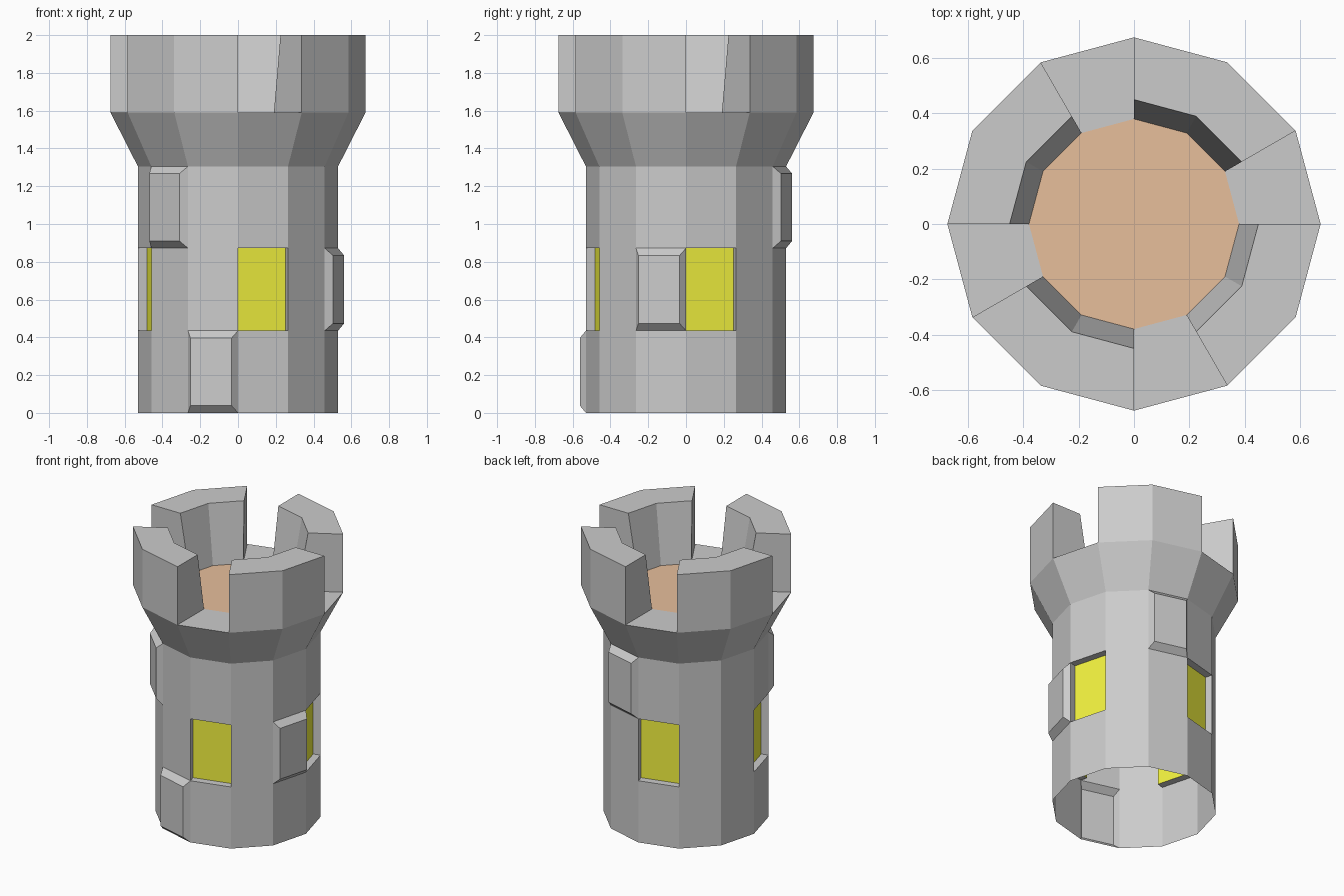
import bpy, bmesh
from math import cos, sin, radians
from mathutils import Vector

if "Cube" in bpy.data.objects:
    bpy.data.objects.remove(bpy.data.objects["Cube"])

SIDES = 12
R_BODY, R_TOP, R_FLOOR, R_RIM = 0.53, 0.675, 0.38, 0.45
# (radius, height) of the outer skin, then in to the floor edge
PROFILE = [(R_BODY, 0), (R_BODY, 0.435), (R_BODY, 0.872), (R_BODY, 1.305),
           (R_TOP, 1.59), (R_FLOOR, 1.59)]
TOP = 2.0


def point(r, z, i):
    a = radians(360 / SIDES * i)
    return Vector((r * cos(a), r * sin(a), z))


def finish(bm, name, colour=None):
    mesh = bpy.data.meshes.new(name)
    bm.to_mesh(mesh)
    bm.free()
    obj = bpy.data.objects.new(name, mesh)
    bpy.context.collection.objects.link(obj)
    if colour:
        mat = bpy.data.materials.new(name + "_colour")
        mat.diffuse_color = colour
        mat.use_nodes = True
        mat.node_tree.nodes["Principled BSDF"].inputs["Base Color"].default_value = mat.diffuse_color
        mesh.materials.append(mat)


def extrude(bm, faces):
    """Extrude a face region in place; return the new cap faces."""
    res = bmesh.ops.extrude_face_region(bm, geom=faces)
    old = [f for f in faces if f.is_valid]
    if old:
        bmesh.ops.delete(bm, geom=old, context='FACES_ONLY')
    return [g for g in res['geom'] if isinstance(g, bmesh.types.BMFace)]


# Tower skin: open at the bottom, cells[row][segment]
tower = bmesh.new()
rings = [[tower.verts.new(point(r, z, i)) for i in range(SIDES)] for r, z in PROFILE]
cells = []
for lo, hi in zip(rings, rings[1:]):
    cells.append([tower.faces.new((lo[i], lo[(i + 1) % SIDES], hi[(i + 1) % SIDES], hi[i]))
                  for i in range(SIDES)])
tower.normal_update()

# Raised stone blocks
for row, seg in [(0, 8), (1, 11), (2, 7), (2, 2)]:
    normal = cells[row][seg].normal.copy()
    cap = extrude(tower, [cells[row][seg]])[0]
    centre = cap.calc_center_median()
    for v in cap.verts:
        v.co = centre + (v.co - centre) * 0.82 + normal * 0.04

# Recessed window openings, with the panes moved to their own object
panes = bmesh.new()
for seg in (0, 3, 6, 9):
    normal = cells[1][seg].normal.copy()
    cap = extrude(tower, [cells[1][seg]])[0]
    for v in cap.verts:
        v.co -= normal * 0.05
    panes.faces.new([panes.verts.new(v.co) for v in cap.verts])
    bmesh.ops.delete(tower, geom=[cap], context='FACES_ONLY')

# Battlements: four raised pairs of segments, leaning outward inside
for seg in (1, 4, 7, 10):
    caps = extrude(tower, [cells[4][seg], cells[4][seg + 1]])
    for v in {v for f in caps for v in f.verts}:
        if v.co.xy.length < 0.5:
            v.co.xy = v.co.xy * (R_RIM / R_FLOOR)
        v.co.z = TOP

finish(tower, "tower_wall")
finish(panes, "window_panes", (0.9, 0.9, 0.05, 1))

# Wooden floor inside the battlements
floor = bmesh.new()
floor.faces.new([floor.verts.new(point(R_FLOOR, 1.59, i)) for i in range(SIDES)])
finish(floor, "roof_floor", (0.8, 0.52, 0.33, 1))
